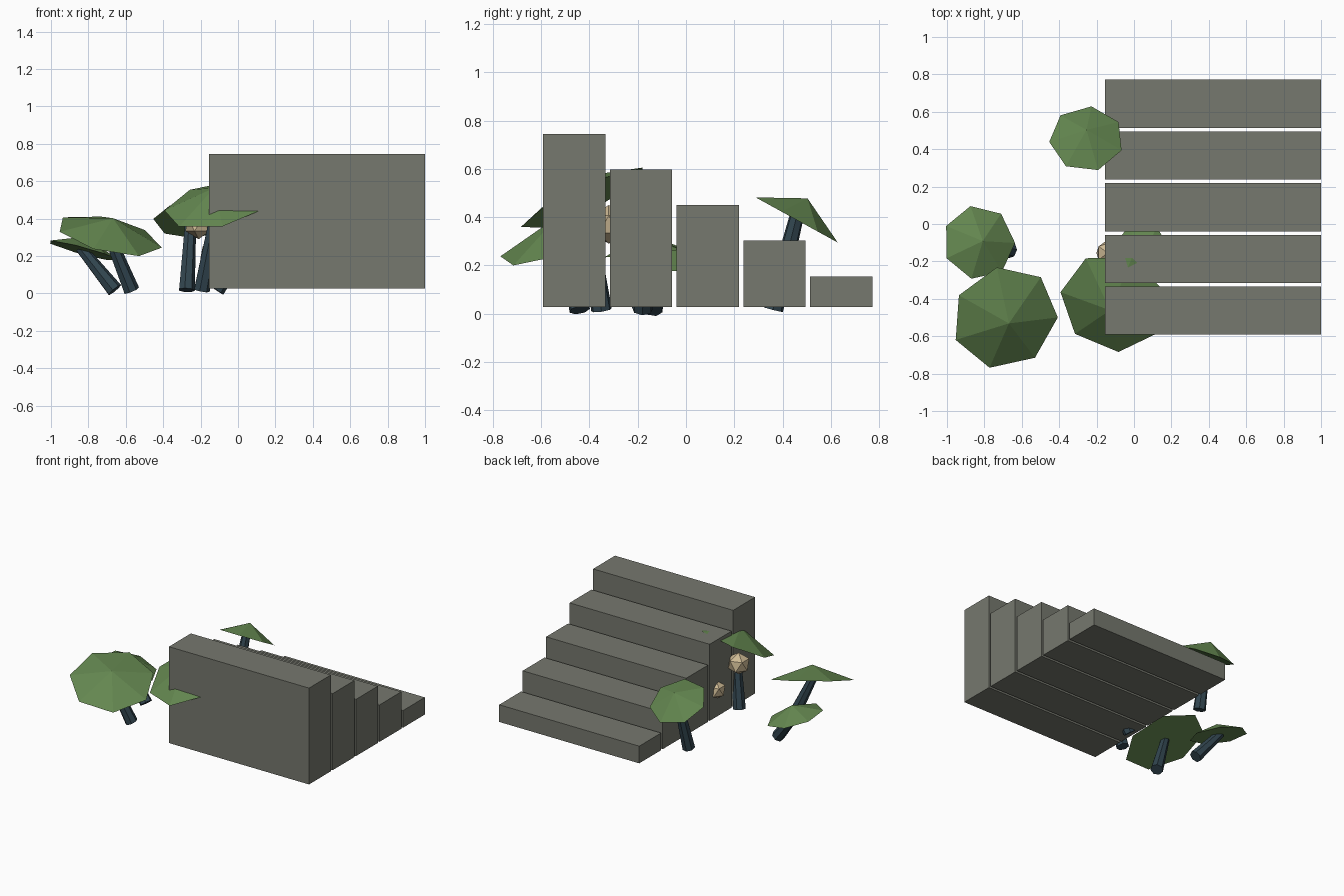
import bpy, bmesh, math
from mathutils import Vector

if "Cube" in bpy.data.objects:
    bpy.data.objects.remove(bpy.data.objects["Cube"])


def make_material(name, rgb):
    m = bpy.data.materials.new(name)
    m.diffuse_color = (*rgb, 1)
    m.use_nodes = True
    m.node_tree.nodes["Principled BSDF"].inputs["Base Color"].default_value = m.diffuse_color
    return m


STONE = make_material("grey stone", (0.181, 0.188, 0.156))
GREEN = make_material("cap green", (0.127, 0.242, 0.080))
STEM = make_material("dark stem", (0.032, 0.061, 0.080))
CREAM = make_material("cream", (0.61, 0.485, 0.296))


def finish(name, bm, mat):
    bmesh.ops.recalc_face_normals(bm, faces=bm.faces)
    mesh = bpy.data.meshes.new(name)
    bm.to_mesh(mesh)
    bm.free()
    mesh.materials.append(mat)
    ob = bpy.data.objects.new(name, mesh)
    bpy.context.collection.objects.link(ob)
    return ob


def cone(name, mat, base, axis, r1, r2, height, phase=0.0, sides=7):
    """Flat-shaded cone or tapered post standing on base along axis."""
    turn = Vector((0, 0, 1)).rotation_difference(Vector(axis))
    bm = bmesh.new()
    rings = []
    for r, z in ((r1, 0), (r2, height)):
        n = sides if r > 0 else 1
        rings.append([bm.verts.new(Vector(base) + turn @ Vector((
            r * math.cos(phase + math.tau * i / sides),
            r * math.sin(phase + math.tau * i / sides), z))) for i in range(n)])
    low, top = rings
    bm.faces.new(low)
    if len(top) > 1:
        bm.faces.new(top)
    for i in range(sides):
        j = (i + 1) % sides
        if len(top) > 1:
            bm.faces.new((low[i], low[j], top[j], top[i]))
        else:
            bm.faces.new((low[i], low[j], top[0]))
    return finish(name, bm, mat)


# Stair blocks, tallest at the front
for i in range(5):
    y0, top = -0.592 + 0.2765 * i, 0.745 - 0.1475 * i
    bm = bmesh.new()
    bmesh.ops.create_cube(bm, size=1)
    for v in bm.verts:
        v.co = (0.4225 + v.co.x * 1.155,
                y0 + 0.129 + v.co.y * 0.258,
                0.027 if v.co.z < 0 else top)
    finish(f"stair_step_{i + 1}", bm, STONE)

# Mushroom trees: stem foot, cap centre, cap slope (dz/dx, dz/dy), radius, height, phase
TREES = [
    ((-0.66, -0.14, 0.018), (-0.829, -0.099, 0.228), (-0.27, -0.10), 0.20, 0.08, 0),
    ((-0.57, -0.44, 0.016), (-0.69, -0.50, 0.31), (-0.23, 0.34), 0.29, 0.10, -2),
    ((-0.275, 0.36, 0.018), (-0.254, 0.455, 0.39), (0.0, -0.55), 0.20, 0.10, 31),
    ((-0.195, -0.35, 0.016), (-0.11, -0.42, 0.475), (0.20, 0.46), 0.29, 0.10, 16),
    ((-0.115, -0.18, 0.018), (0.04, -0.17, 0.25), (0.0, 0.1), 0.17, 0.08, 10),
]
for i, (foot, centre, slope, radius, height, phase) in enumerate(TREES, 1):
    lean = Vector(centre) - Vector(foot)
    cone(f"stem_{i}", STEM, foot, lean, 0.044, 0.03, lean.length + 0.02)
    cone(f"cap_{i}", GREEN, centre, (-slope[0], -slope[1], 1), radius, 0,
         height, math.radians(phase))

# Faceted cream pods against the stair wall
for i, (pos, r) in enumerate((((-0.21, -0.32, 0.37), 0.08),
                              ((-0.14, -0.155, 0.22), 0.068)), 1):
    bm = bmesh.new()
    bmesh.ops.create_icosphere(bm, subdivisions=1, radius=r)
    bmesh.ops.translate(bm, verts=bm.verts, vec=pos)
    finish(f"pod_{i}", bm, CREAM)
